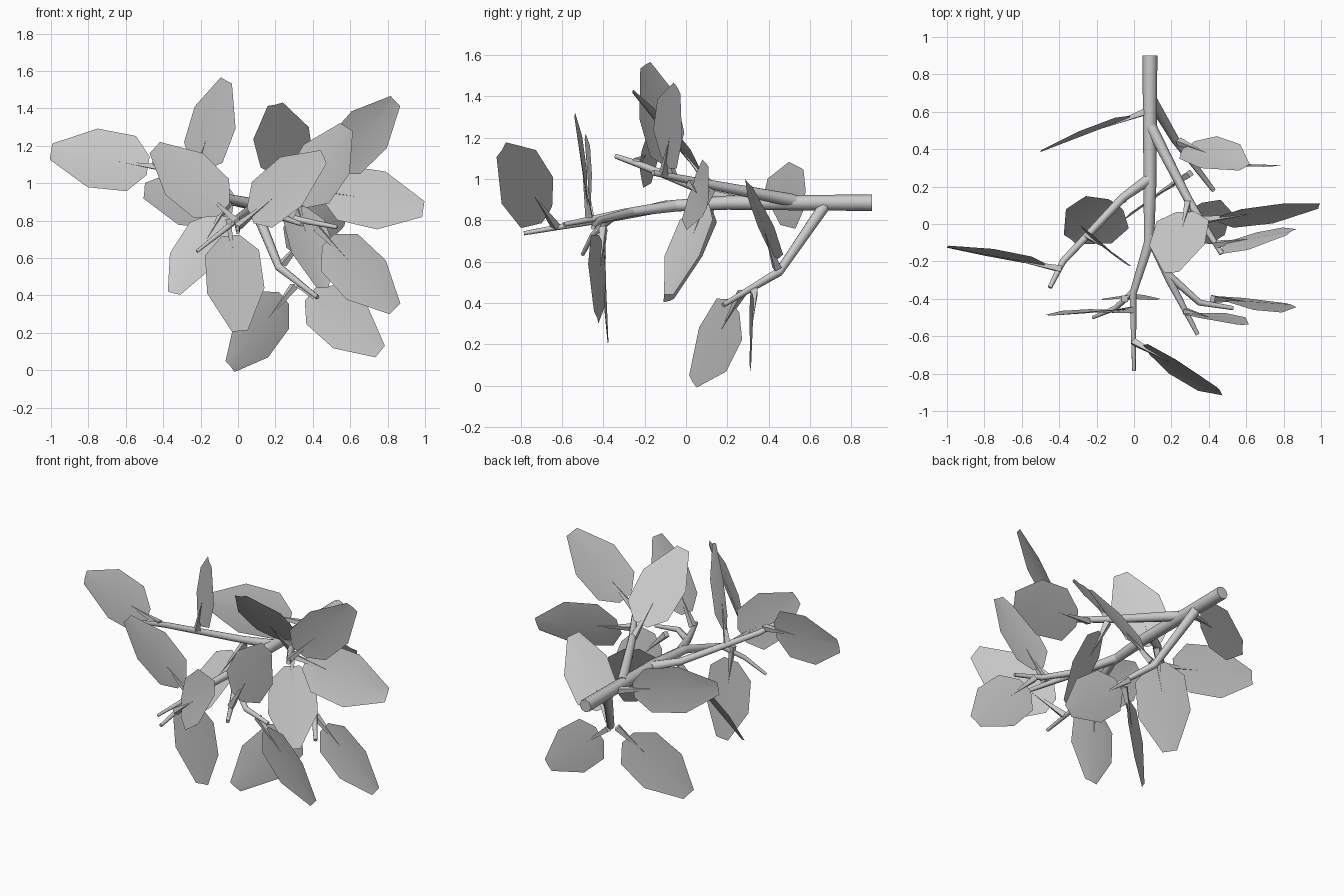
import bpy, bmesh, math
from mathutils import Vector as V

if "Cube" in bpy.data.objects:
    bpy.data.objects.remove(bpy.data.objects["Cube"])

grey = bpy.data.materials.new("plain grey")
grey.diffuse_color = (0.6, 0.6, 0.6, 1)
grey.use_nodes = True
grey.node_tree.nodes["Principled BSDF"].inputs["Base Color"].default_value = grey.diffuse_color


def finish(name, mesh, angle=50):
    ob = bpy.data.objects.new(name, mesh)
    bpy.context.collection.objects.link(ob)
    mesh.materials.clear()
    mesh.materials.append(grey)
    bpy.ops.object.select_all(action='DESELECT')
    ob.select_set(True)
    bpy.context.view_layer.objects.active = ob
    bpy.ops.object.shade_smooth_by_angle(angle=math.radians(angle))
    return ob


def twig(name, points):
    """Tapered eight-sided tube through (x, y, z, radius) points."""
    cu = bpy.data.curves.new(name, 'CURVE')
    cu.dimensions = '3D'
    cu.bevel_depth = 1
    cu.bevel_resolution = 2
    cu.use_fill_caps = True
    sp = cu.splines.new('POLY')
    sp.points.add(len(points) - 1)
    for p, (x, y, z, r) in zip(sp.points, points):
        p.co = (x, y, z, 1)
        p.radius = r
    tmp = bpy.data.objects.new("tmp", cu)
    bpy.context.collection.objects.link(tmp)
    bpy.context.view_layer.update()
    me = bpy.data.meshes.new_from_object(
        tmp.evaluated_get(bpy.context.evaluated_depsgraph_get()))
    bpy.data.objects.remove(tmp)
    finish(name, me)


# blade rows: fraction along the leaf, half width, both relative to length
ROWS = [(0.15, 0.08), (0.30, 0.24), (0.64, 0.255), (1.0, 0.07)]


def leaf(name, base, tip, side):
    base, tip, side = V(base), V(tip), V(side)
    axis = tip - base
    L = axis.length
    axis.normalize()
    side = (side - axis * side.dot(axis)).normalized()
    up = axis.cross(side)
    bm = bmesh.new()
    # gently cupped eight-cornered blade
    rows = []
    for u, w in ROWS:
        c = base + axis * u * L
        rows.append([bm.verts.new(c + side * s * w * L + up * (abs(s) * w * 0.1 * L))
                     for s in (-1, 0, 1)])
    for a, b in zip(rows, rows[1:]):
        for i in (0, 1):
            bm.faces.new((a[i], a[i + 1], b[i + 1], b[i]))
    # leaf stalk: four-sided spike fading into the blade
    ring = [bm.verts.new(base + (side * math.cos(t) + up * math.sin(t)) * 0.024)
            for t in (math.pi / 4 + k * math.pi / 2 for k in range(4))]
    end = bm.verts.new(base + axis * 0.42 * L)
    for k in range(4):
        bm.faces.new((ring[k], ring[(k + 1) % 4], end))
    bm.faces.new(ring[::-1])
    me = bpy.data.meshes.new(name)
    bm.to_mesh(me)
    bm.free()
    finish(name, me, 30)


# woody parts
twig("main_stem", [(.085, .9, .885, .04), (.085, .2, .885, .034), (.08, -.1, .868, .027),
                   (-.005, -.37, .81, .019), (0, -.784, .737, .01)])
twig("lower_branch", [(.09, .67, .87, .03), (.22, .45, .55, .022), (.425, .18, .39, .012)])
twig("left_branch", [(.08, .24, .89, .03), (-.06, .14, .92, .023),
                     (-.38, -.2, 1.06, .018), (-.45, -.34, 1.11, .012)])
twig("right_branch", [(.09, .52, .895, .032), (.29, .13, .97, .023), (.47, -.16, 1.03, .013)])
twig("front_right_branch", [(.08, -.05, .87, .028), (.19, -.3, .835, .021), (.34, -.59, .78, .011)])
twig("front_right_twig", [(.17, -.26, .84, .022), (.35, -.42, .8, .017), (.53, -.45, .765, .011)])
twig("front_left_twig", [(0, -.36, .81, .018), (-.1, -.45, .73, .014), (-.22, -.5, .635, .009)])

# leaves: base, tip, direction across the blade
LEAVES = [
    ((-.39, -.24, 1.08), (-1, -.125, 1.17), (0, .14, 1)),
    ((-.25, -.06, 1.0), (-.065, -.2, 1.55), (.25, -.2, 0)),
    ((-.01, -.46, .8), (-.445, -.49, 1.19), (.65, 0, .75)),
    ((.28, -.47, .82), (.58, -.54, 1.3), (.8, 0, -.4)),
    ((0, -.63, .77), (.46, -.89, 1.14), (.08, .22, 1)),
    ((-.05, -.4, .81), (0.01, -.375, .21), (1, 0, 0)),
    ((.06, .6, .88), (-.5, .385, .96), (0, .1, 1)),
    ((-.05, .14, .9), (-.34, -.08, .41), (.28, -.2, -.06)),
    ((.36, .02, .98), (.99, .1, .86), (0, .1, .32)),
    ((.29, .12, .97), (.2, -.26, 1.42), (1, .2, 0)),
    ((.44, -.11, 1.02), (.84, -.04, 1.44), (-.25, -.15, .22)),
    ((.42, -.4, .76), (.84, -.43, .33), (.21, -.08, .22)),
    ((.3, .12, .95), (.45, -.08, .44), (.7, .5, 0)),
    ((.24, .44, .57), (.59, .3, .98), (.25, .17, -.2)),
    ((.32, .33, .46), (.76, .315, .1), (.6, 0, .75)),
    ((.3, .27, .45), (-.04, .03, .02), (-.2, -.15, .25)),
]
for i, (b, t, s) in enumerate(LEAVES):
    leaf(f"leaf_{i + 1}", b, t, s)
